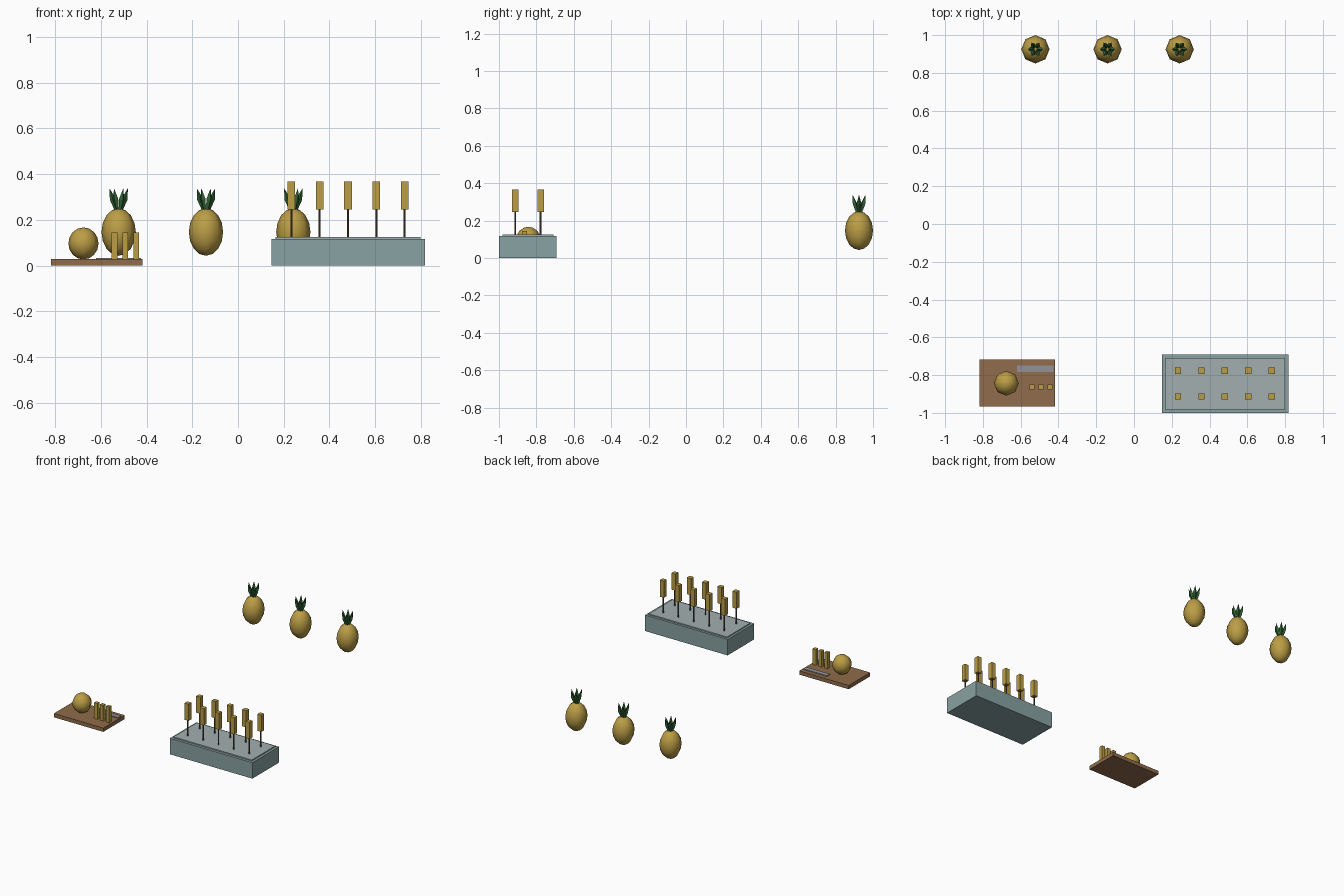
import bpy, bmesh, math
from mathutils import Matrix, Vector

if "Cube" in bpy.data.objects:
    bpy.data.objects.remove(bpy.data.objects["Cube"])


def material(name, rgb):
    m = bpy.data.materials.new(name)
    m.diffuse_color = (*rgb, 1)
    m.use_nodes = True
    m.node_tree.nodes["Principled BSDF"].inputs["Base Color"].default_value = m.diffuse_color
    return m


GOLD = material("fruit_gold", (0.50, 0.34, 0.06))
GREEN = material("leaf_green", (0.035, 0.14, 0.04))
WOOD = material("board_wood", (0.28, 0.15, 0.07))
STICK = material("stick_wood", (0.10, 0.08, 0.06))
TRAY = material("tray_blue_grey", (0.25, 0.36, 0.36))
ICE = material("ice_grey", (0.36, 0.43, 0.43))
STEEL = material("steel", (0.28, 0.29, 0.32))


def finish(name, bm, mat, smooth=False):
    me = bpy.data.meshes.new(name)
    bmesh.ops.recalc_face_normals(bm, faces=bm.faces)
    bm.to_mesh(me)
    bm.free()
    for p in me.polygons:
        p.use_smooth = smooth
    me.materials.append(mat)
    ob = bpy.data.objects.new(name, me)
    bpy.context.collection.objects.link(ob)
    return ob


def box(name, x, y, z, mat):
    # each of x, y, z is a (low, high) pair
    bm = bmesh.new()
    centre = Vector([(a + b) / 2 for a, b in (x, y, z)])
    size = [b - a for a, b in (x, y, z)]
    bmesh.ops.create_cube(bm, size=1, matrix=Matrix.Translation(centre) @ Matrix.Diagonal((*size, 1)))
    return finish(name, bm, mat)


def block(name, x, y, w, z, mat):
    return box(name, (x - w / 2, x + w / 2), (y - w / 2, y + w / 2), z, mat)


def ellipsoid(name, centre, r, rz, mat):
    bm = bmesh.new()
    bmesh.ops.create_uvsphere(bm, u_segments=8, v_segments=8, radius=1,
                              matrix=Matrix.Translation(centre) @ Matrix.Diagonal((r, r, rz, 1)))
    return finish(name, bm, mat, True)


def crown(name, centre, mat, count=6):
    # leaning leaves: narrow base, wide middle, pointed tip
    bm = bmesh.new()
    for i in range(count):
        place = (Matrix.Translation(centre) @ Matrix.Rotation(math.tau * i / count, 4, 'Z')
                 @ Matrix.Translation((0.010, 0, 0)) @ Matrix.Rotation(math.radians(17), 4, 'Y'))
        for r1, r2, z0, z1 in ((0.006, 0.013, 0, 0.055), (0.013, 0, 0.055, 0.104)):
            bmesh.ops.create_cone(bm, segments=4, radius1=r1, radius2=r2, depth=z1 - z0,
                                  matrix=place @ Matrix.Translation((0, 0, (z0 + z1) / 2)))
    bmesh.ops.remove_doubles(bm, verts=bm.verts, dist=0.0005)
    return finish(name, bm, mat)


# whole pineapples in a row at the back
for i, x in enumerate((-0.522, -0.14, 0.242)):
    ellipsoid(f"pineapple_body_{i}", (x, 0.925, 0.147), 0.075, 0.104, GOLD)
    crown(f"pineapple_leaves_{i}", (x, 0.925, 0.239), GREEN)

# cutting board with peeled fruit, knife and cut spears
box("cutting_board", (-0.818, -0.417), (-0.966, -0.718), (0, 0.028), WOOD)
ellipsoid("peeled_fruit", (-0.676, -0.843, 0.097), 0.066, 0.070, GOLD)
box("knife_blade", (-0.62, -0.425), (-0.784, -0.749), (0.028, 0.034), STEEL)
for i in range(3):
    block(f"fruit_spear_{i}", -0.541 + 0.048 * i, -0.864, 0.026, (0.028, 0.144), GOLD)

# ice tray with two rows of fruit on sticks
box("tray", (0.147, 0.817), (-1.0, -0.692), (0, 0.117), TRAY)
box("ice_bed", (0.163, 0.799), (-0.981, -0.709), (0.10, 0.125), ICE)
for row, y in enumerate((-0.913, -0.777)):
    for col in range(5):
        x = 0.481 + 0.124 * (col - 2)
        bm = bmesh.new()
        bmesh.ops.create_cone(bm, cap_ends=True, segments=6, radius1=0.005, radius2=0.005, depth=0.15,
                              matrix=Matrix.Translation((x, y, 0.185)))
        finish(f"stick_{row}_{col}", bm, STICK)
        block(f"stick_fruit_{row}_{col}", x, y, 0.033, (0.245, 0.367), GOLD)
